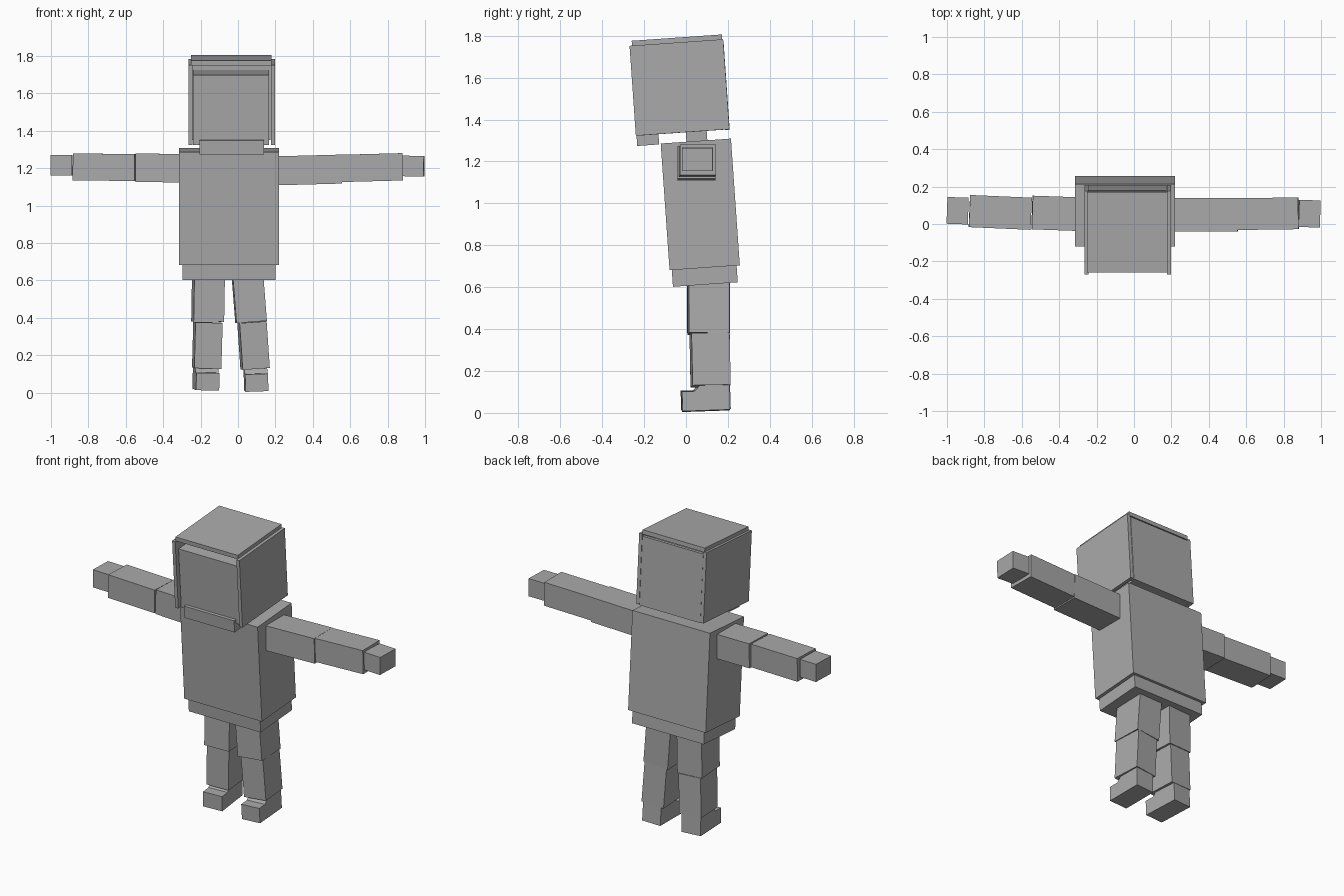
import bpy, bmesh
from math import radians
from mathutils import Matrix, Euler, Vector

if "Cube" in bpy.data.objects:
    bpy.data.objects.remove(bpy.data.objects["Cube"])

grey = bpy.data.materials.new("plain_grey")
grey.diffuse_color = (0.4, 0.4, 0.4, 1)
grey.use_nodes = True
grey.node_tree.nodes["Principled BSDF"].inputs["Base Color"].default_value = grey.diffuse_color


def finish(name, bm, loc, rot):
    me = bpy.data.meshes.new(name)
    bmesh.ops.recalc_face_normals(bm, faces=bm.faces)
    bm.to_mesh(me)
    bm.free()
    me.materials.append(grey)
    ob = bpy.data.objects.new(name, me)
    ob.location = loc
    ob.rotation_euler = [radians(a) for a in rot]
    bpy.context.collection.objects.link(ob)


def box(name, loc, size, rot=(0, 0, 0)):
    bm = bmesh.new()
    bmesh.ops.create_cube(bm, size=1, matrix=Matrix.Diagonal((*size, 1)))
    finish(name, bm, loc, rot)


def foot(name, loc, width, rot):
    # side profile with a raised ankle, extruded across the width
    profile = [(-.115, -.06), (.112, -.06), (.112, .06), (-.03, .06), (-.055, .033), (-.115, .033)]
    bm = bmesh.new()
    f = bm.faces.new([bm.verts.new((-width / 2, y, z)) for y, z in profile])
    ext = bmesh.ops.extrude_face_region(bm, geom=[f])
    vs = [g for g in ext["geom"] if isinstance(g, bmesh.types.BMVert)]
    bmesh.ops.translate(bm, verts=vs, vec=(width, 0, 0))
    finish(name, bm, loc, rot)


LEAN = (4, 0, 0)

# torso and hips
box("torso", (-.048, .068, .995), (.535, .336, .606), LEAN)
box("pelvis", (-.048, .088, .675), (.495, .31, .125), LEAN)

# neck and jaw
box("neck", (-.035, .05, 1.325), (.2, .10, .09), LEAN)
box("jaw", (-.033, -.183, 1.315), (.345, .105, .075), LEAN)

# head core surrounded by thin plates
box("head", (-.037, -.028, 1.525), (.405, .405, .375), LEAN)
box("head_top_plate", (-.035, -.043, 1.778), (.43, .432, .026), LEAN)
box("head_back_plate", (-.035, .183, 1.56), (.42, .022, .42), LEAN)
for side, x in (("left", -.255), ("right", .188)):
    box(side + "_head_plate", (x, -.031, 1.553), (.021, .448, .43), LEAN)

# arms
box("right_upper_arm", (.36, .05, 1.19), (.39, .18, .155), (0, -1.5, 0))
box("right_forearm", (.715, .055, 1.203), (.33, .17, .146), (0, -1.5, .8))
box("right_hand", (.938, .055, 1.211), (.114, .145, .11), (0, 1, -2))
box("left_upper_arm", (-.36, .055, 1.2), (.37, .18, .152), (0, 1, -2))
box("left_forearm", (-.715, .062, 1.205), (.33, .172, .144), (0, .5, -2.5))
box("left_hand", (-.943, .071, 1.216), (.114, .143, .11), (0, 0, -2))

# legs
box("left_thigh", (-.16, .108, .505), (.163, .195, .25), (0, 1, 4))
box("left_shin", (-.164, .115, .253), (.145, .182, .245), (1, 1.5, 4))
foot("left_foot", (-.171, .095, .076), .124, (2, 1, 5))
box("right_thigh", (.06, .108, .505), (.163, .195, .255), (0, -4.5, 2))
box("right_shin", (.083, .115, .253), (.145, .182, .25), (1, -4, 4))
foot("right_foot", (.096, .095, .07), .122, (2, -2, 2))
